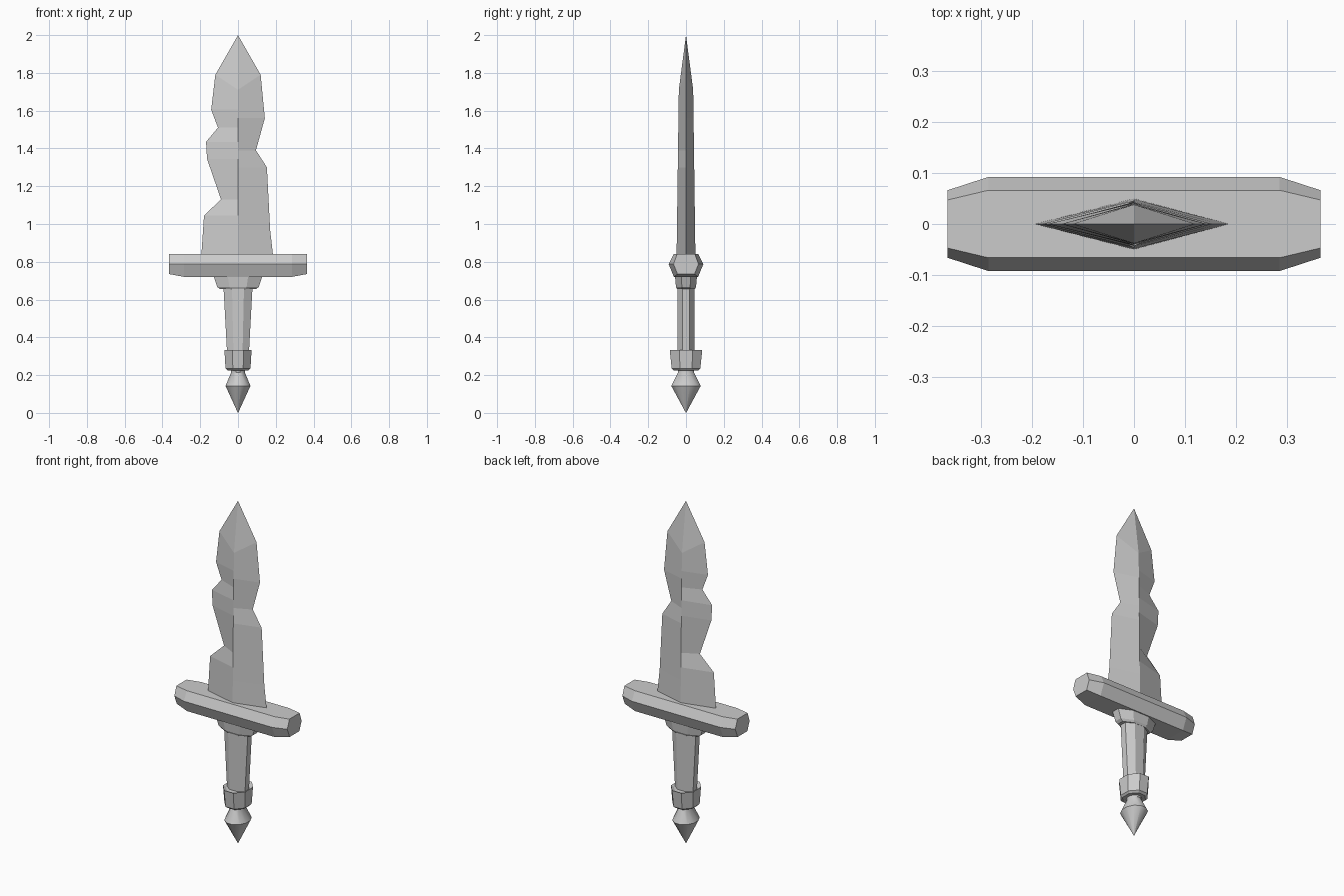
import bpy
import bmesh
from math import pi, sin, cos, radians

cube = bpy.data.objects.get("Cube")
if cube:
    bpy.data.objects.remove(cube, do_unlink=True)

GREY = (0.6, 0.6, 0.6, 1)
steel = bpy.data.materials.new("plain grey")
steel.use_nodes = True
steel.diffuse_color = GREY
steel.node_tree.nodes["Principled BSDF"].inputs["Base Color"].default_value = GREY


def finish(name, bm, smooth=None):
    """Turn a bmesh into a named, coloured object."""
    bmesh.ops.remove_doubles(bm, verts=bm.verts[:], dist=0.0001)
    bmesh.ops.recalc_face_normals(bm, faces=bm.faces[:])
    mesh = bpy.data.meshes.new(name)
    bm.to_mesh(mesh)
    bm.free()
    mesh.materials.append(steel)
    obj = bpy.data.objects.new(name, mesh)
    bpy.context.collection.objects.link(obj)
    if smooth:
        bpy.ops.object.select_all(action='DESELECT')
        obj.select_set(True)
        bpy.context.view_layer.objects.active = obj
        bpy.ops.object.shade_smooth_by_angle(angle=radians(smooth))
    return obj


def loft(name, sections, smooth=None):
    """Skin a list of closed cross-sections and cap both ends."""
    bm = bmesh.new()
    rings = [[bm.verts.new(p) for p in s] for s in sections]
    n = len(rings[0])
    for a, b in zip(rings, rings[1:]):
        for i in range(n):
            j = (i + 1) % n
            bm.faces.new((a[i], a[j], b[j], b[i]))
    bm.faces.new(rings[0])
    bm.faces.new(rings[-1])
    return finish(name, bm, smooth)


def turned(name, profile, sides=8, smooth=None):
    """Stack of flat-sided ovals; profile rows are (z, half width, half depth)."""
    k = 1 / cos(pi / sides)
    angles = [(i + 0.5) * 2 * pi / sides for i in range(sides)]
    return loft(name, [[(k * rx * cos(a), k * ry * sin(a), z) for a in angles]
                       for z, rx, ry in profile], smooth)


# Blade: notched edges joined to a straight central ridge on both faces
TIP, SHOULDER, BASE = 2.0, 1.71, 0.82
right_edge = [(0.187, BASE), (0.17, 0.97), (0.153, 1.3), (0.095, 1.39),
              (0.142, 1.56), (0.12, 1.79)]
left_edge = [(-0.195, BASE), (-0.18, 1.045), (-0.09, 1.13), (-0.164, 1.345),
             (-0.169, 1.435), (-0.106, 1.51), (-0.142, 1.605), (-0.12, 1.79)]


def ridge(z, side):
    z = min(z, SHOULDER)
    t = (z - BASE) / (SHOULDER - BASE)
    return (0, side * (0.05 - 0.012 * t), z)


bm = bmesh.new()
for edge in (right_edge, left_edge):
    for side in (-1, 1):
        for (x0, z0), (x1, z1) in zip(edge, edge[1:]):
            bm.faces.new([bm.verts.new(p) for p in (
                (x0, 0, z0), (x1, 0, z1), ridge(z1, side), ridge(z0, side))])
        x, z = edge[-1]
        bm.faces.new([bm.verts.new(p) for p in (
            (x, 0, z), (0, 0, TIP), ridge(z, side))])
bm.faces.new([bm.verts.new(p) for p in (
    (right_edge[0][0], 0, BASE), ridge(BASE, 1),
    (left_edge[0][0], 0, BASE), ridge(BASE, -1))])
finish("blade", bm)


# Crossguard: six-sided bar tapering at both ends
def guard_section(x, wide, top, low, z_low):
    return [(x, -wide, 0.788), (x, -top, 0.84), (x, top, 0.84),
            (x, wide, 0.788), (x, low, z_low), (x, -low, z_low)]


end = (0.066, 0.047, 0.045, 0.735)
middle = (0.092, 0.066, 0.064, 0.72)
loft("crossguard", [guard_section(-0.365, *end), guard_section(-0.285, *middle),
                    guard_section(0.285, *middle), guard_section(0.365, *end)])

# Collar under the guard, grip, lower ring and pointed pommel
turned("collar", [(0.73, 0.13, 0.06), (0.72, 0.128, 0.058),
                  (0.667, 0.11, 0.053), (0.655, 0.095, 0.047)])
turned("grip", [(0.67, 0.077, 0.046), (0.32, 0.058, 0.044)])
turned("lower_ring", [(0.325, 0.058, 0.07), (0.333, 0.072, 0.086),
                      (0.235, 0.066, 0.076), (0.225, 0.056, 0.064)])
turned("pommel", [(0.23, 0.038, 0.044), (0.215, 0.036, 0.042),
                  (0.143, 0.066, 0.078), (0, 0.0005, 0.0005)], sides=12, smooth=32)
